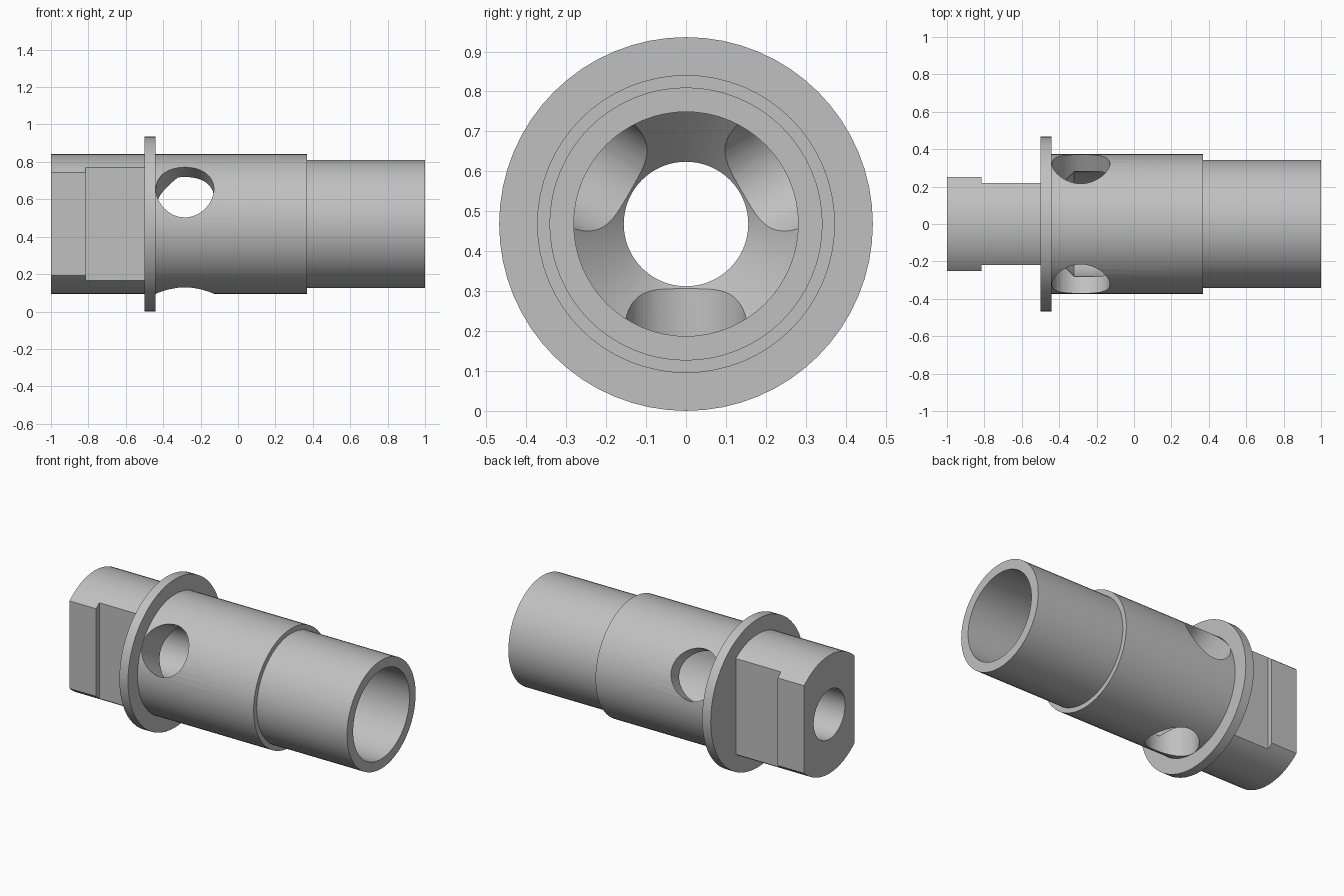
import bpy, bmesh, math
from mathutils import Matrix, Vector

if "Cube" in bpy.data.objects:
    bpy.data.objects.remove(bpy.data.objects["Cube"], do_unlink=True)

AXIS_Z = 0.468
SEGMENTS = 64
BORE, WIDE_BORE = 0.156, 0.281
BODY_R, NOSE_R, FLANGE_R = 0.373, 0.342, 0.468

metal = bpy.data.materials.new("grey metal")
metal.use_nodes = True
grey = (0.53, 0.53, 0.53, 1)
metal.diffuse_color = grey
metal.node_tree.nodes["Principled BSDF"].inputs["Base Color"].default_value = grey


def add_object(name, bm):
    bmesh.ops.recalc_face_normals(bm, faces=bm.faces)
    mesh = bpy.data.meshes.new(name)
    bm.to_mesh(mesh)
    bm.free()
    mesh.materials.append(metal)
    obj = bpy.data.objects.new(name, mesh)
    bpy.context.collection.objects.link(obj)
    return obj


def lathe(name, profile):
    """Revolve a closed (x, radius) profile about the long axis."""
    bm = bmesh.new()
    rings = []
    for i in range(SEGMENTS):
        a = math.tau * i / SEGMENTS
        rings.append([bm.verts.new((x, r * math.sin(a), AXIS_Z + r * math.cos(a)))
                      for x, r in profile])
    for i, ring in enumerate(rings):
        after = rings[(i + 1) % SEGMENTS]
        for j in range(len(profile)):
            k = (j + 1) % len(profile)
            bm.faces.new((ring[j], ring[k], after[k], after[j]))
    return add_object(name, bm)


def activate(obj):
    bpy.ops.object.select_all(action='DESELECT')
    obj.select_set(True)
    bpy.context.view_layer.objects.active = obj


def cut(target, cutter):
    cutter.hide_render = True
    mod = target.modifiers.new("cut", 'BOOLEAN')
    mod.operation = 'DIFFERENCE'
    mod.solver = 'EXACT'
    mod.object = cutter
    activate(target)
    bpy.ops.object.modifier_apply(modifier=mod.name)
    bpy.data.objects.remove(cutter, do_unlink=True)


def box(x0, x1, y0, y1):
    bm = bmesh.new()
    place = (Matrix.Translation(((x0 + x1) / 2, (y0 + y1) / 2, AXIS_Z))
             @ Matrix.Diagonal((x1 - x0, abs(y1 - y0), 1.2, 1)))
    bmesh.ops.create_cube(bm, size=1, matrix=place)
    return add_object("flat_cutter", bm)


def radial_cylinder(x, radius, angle):
    direction = Vector((0, math.cos(angle), math.sin(angle)))
    length = 0.6
    turn = direction.to_track_quat('Z', 'X').to_matrix().to_4x4()
    centre = Vector((x, 0, AXIS_Z)) + direction * length / 2
    bm = bmesh.new()
    bmesh.ops.create_cone(bm, cap_ends=True, segments=SEGMENTS, radius1=radius,
                          radius2=radius, depth=length,
                          matrix=Matrix.Translation(centre) @ turn)
    return add_object("port_cutter", bm)


# Flanged sleeve with a stepped nose and a conical seat inside
sleeve = lathe("flanged_sleeve", [
    (-0.5, BORE), (-0.5, FLANGE_R), (-0.44, FLANGE_R), (-0.44, BODY_R),
    (0.37, BODY_R), (0.37, NOSE_R), (1, NOSE_R), (1, WIDE_BORE),
    (-0.32, WIDE_BORE), (-0.445, BORE)])

# Three side ports, evenly spaced around the axis
for degrees in (30, 150, 270):
    cut(sleeve, radial_cylinder(-0.284, 0.155, math.radians(degrees)))

# Rear stem with stepped wrench flats on both sides
stem = lathe("wrench_stem", [(-1, BORE), (-1, BODY_R), (-0.5, BODY_R), (-0.5, BORE)])
for side in (-1, 1):
    cut(stem, box(-1.1, -0.7, side * 0.25, side * 0.6))
    cut(stem, box(-0.815, -0.4, side * 0.218, side * 0.6))

for part in (sleeve, stem):
    activate(part)
    bpy.ops.object.shade_smooth_by_angle(angle=math.radians(30))
